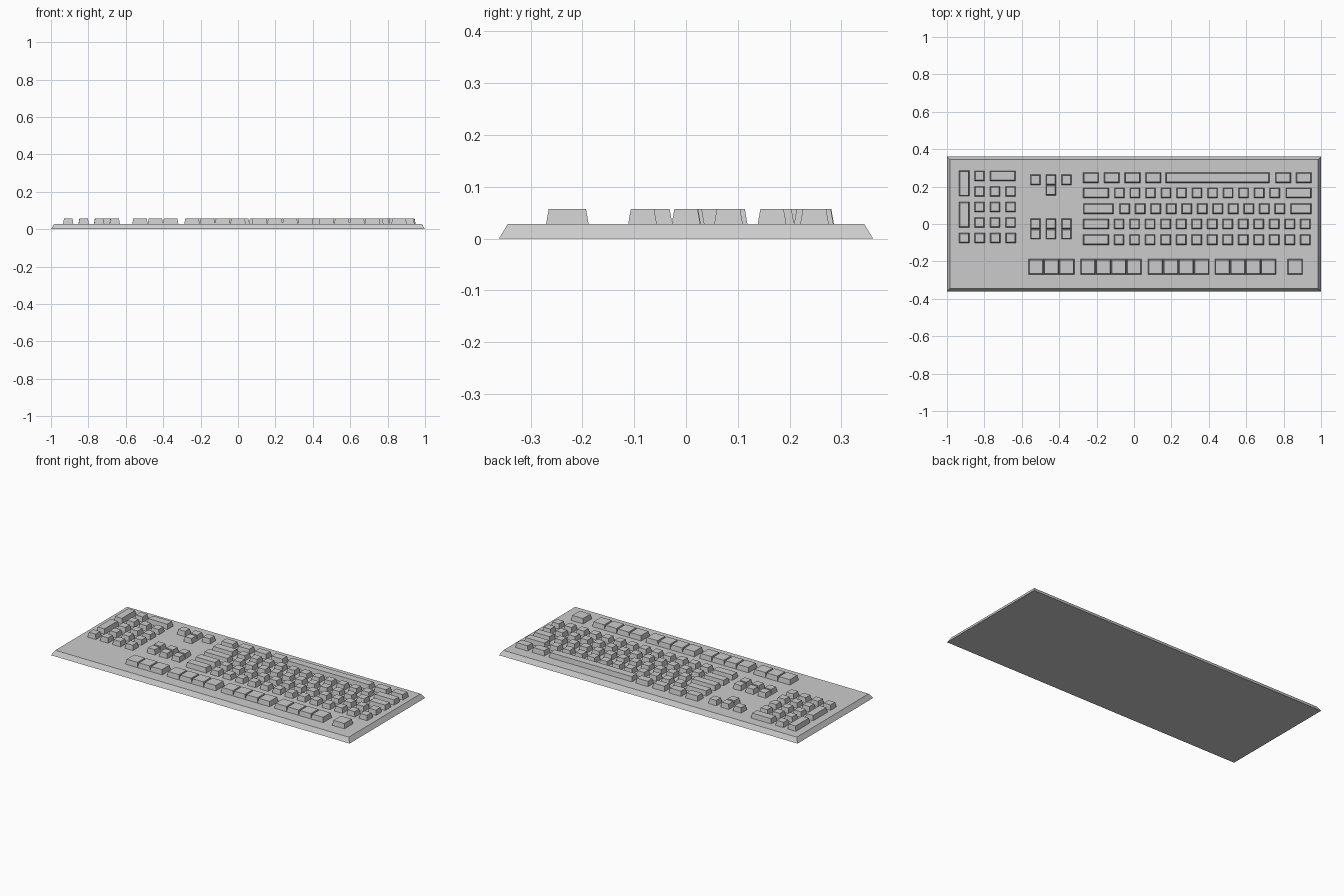
import bpy, bmesh

cube = bpy.data.objects.get("Cube")
if cube:
    bpy.data.objects.remove(cube, do_unlink=True)

grey = bpy.data.materials.new("light grey plastic")
grey.use_nodes = True
GREY = (0.6, 0.6, 0.6, 1)
grey.diffuse_color = GREY
grey.node_tree.nodes["Principled BSDF"].inputs["Base Color"].default_value = GREY

DECK, TOP = 0.028, 0.057
U = 0.055      # small key size
PITCH = 0.083  # distance between keys


def block(bm, x, y, w, d, z0, z1, inset):
    """Box whose top is inset on all four sides."""
    def ring(z, i):
        return [bm.verts.new((x + sx * (w / 2 - i), y + sy * (d / 2 - i), z))
                for sx, sy in ((-1, -1), (1, -1), (1, 1), (-1, 1))]
    low, high = ring(z0, 0), ring(z1, inset)
    bm.faces.new(low[::-1])
    bm.faces.new(high)
    for k in range(4):
        n = (k + 1) % 4
        bm.faces.new((low[k], low[n], high[n], high[k]))


def build(name, blocks):
    bm = bmesh.new()
    for b in blocks:
        block(bm, *b)
    mesh = bpy.data.meshes.new(name)
    bm.to_mesh(mesh)
    bm.free()
    mesh.materials.append(grey)
    bpy.context.collection.objects.link(bpy.data.objects.new(name, mesh))


def key(x, y, w=U, d=U):
    return (x, y, w, d, DECK, TOP, 0.005)


def row(x, y, count, step=PITCH, w=U, d=U):
    return [key(x + i * step, y, w, d) for i in range(count)]


# Sloped case
build("case", [(0, 0, 2, 0.722, 0, DECK, 0.017)])

# Space bar row
build("space_bar", [key(0.447, 0.248, 0.556)])
build("modifier_keys", row(-0.23, 0.248, 4, 0.111, 0.083)
      + row(0.797, 0.248, 2, 0.111, 0.083))

# Letter and number rows, each with its wide end keys
build("lower_letter_keys", [key(-0.203, 0.166, 0.137), key(0.88, 0.166, 0.137)]
      + row(-0.078, 0.166, 11))
build("middle_letter_keys", [key(-0.19, 0.082, 0.162), key(0.892, 0.082, 0.112)]
      + row(-0.05, 0.082, 11))
build("upper_letter_keys", [key(-0.203, 0.0, 0.137)] + row(-0.08, 0.0, 13))
build("number_keys", [key(-0.203, -0.084, 0.137)] + row(-0.08, -0.084, 13))

# Function keys in touching groups
function_keys = []
for start, count in ((-0.524, 3), (-0.246, 4), (0.115, 4), (0.473, 4), (0.861, 1)):
    function_keys += row(start, -0.229, count, 0.082, 0.082, 0.082)
build("function_keys", function_keys)

# Arrow and navigation clusters
build("arrow_keys", row(-0.527, 0.236, 3) + [key(-0.444, 0.181)])
build("navigation_keys", row(-0.527, 0.001, 3) + row(-0.527, -0.054, 3))

# Number pad with two tall keys and one wide key
pad = [key(-0.908, 0.217, U, 0.137), key(-0.908, 0.05, U, 0.137),
       key(-0.702, 0.257, 0.137), key(-0.826, 0.257)]
for i in (1, 2, 3):
    pad += row(-0.826, 0.257 - i * PITCH, 3)
pad += row(-0.908, -0.075, 4)
build("number_pad_keys", pad)
